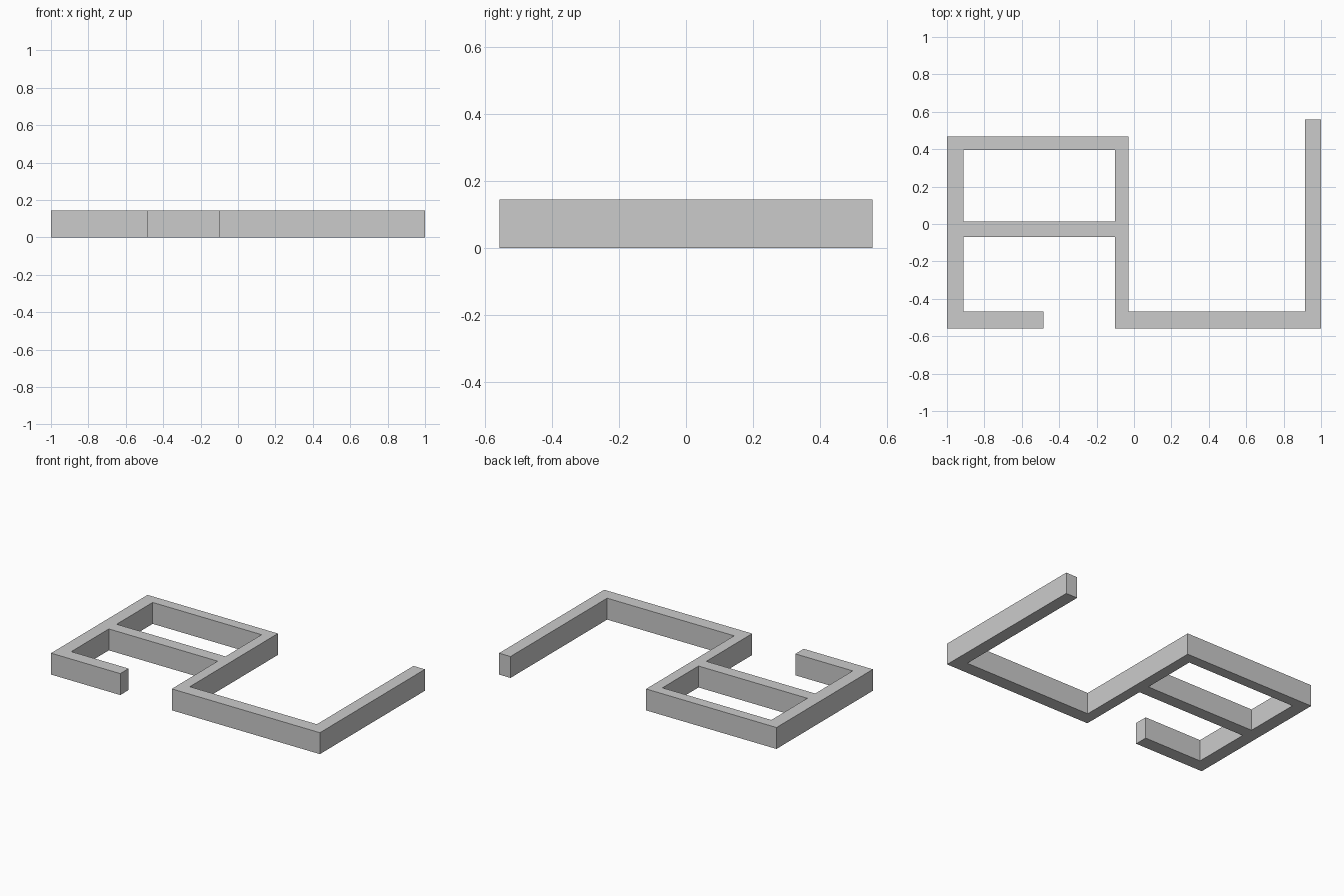
import bpy, bmesh

if "Cube" in bpy.data.objects:
    bpy.data.objects.remove(bpy.data.objects["Cube"])

HEIGHT = 0.144

# Plan of each wall: x min, x max, y min, y max
WALLS = [
    (-1.0, -0.912, -0.558, 0.467),     # left wall
    (-1.0, -0.03, 0.396, 0.467),       # back wall
    (-1.0, -0.03, -0.07, 0.013),       # cross wall
    (-1.0, -0.485, -0.558, -0.469),    # short front return
    (-0.102, -0.03, -0.558, 0.467),    # middle wall
    (-0.102, 1.0, -0.558, -0.469),     # front right wall
    (0.915, 1.0, -0.558, 0.558),       # right wall
]


def inside(x, y):
    return any(a < x < b and c < y < d for a, b, c, d in WALLS)


# Merge the walls into one floor plan by filling the cells between wall lines
xs = sorted({v for w in WALLS for v in w[:2]})
ys = sorted({v for w in WALLS for v in w[2:]})
bm = bmesh.new()
for x0, x1 in zip(xs, xs[1:]):
    for y0, y1 in zip(ys, ys[1:]):
        if inside((x0 + x1) / 2, (y0 + y1) / 2):
            corners = ((x0, y0), (x1, y0), (x1, y1), (x0, y1))
            bm.faces.new([bm.verts.new((x, y, 0)) for x, y in corners])
bmesh.ops.remove_doubles(bm, verts=bm.verts[:], dist=1e-5)

# Raise the plan into a solid and clean up the flat faces
ext = bmesh.ops.extrude_face_region(bm, geom=bm.faces[:], use_keep_orig=True)
top = [g for g in ext["geom"] if isinstance(g, bmesh.types.BMVert)]
bmesh.ops.translate(bm, verts=top, vec=(0, 0, HEIGHT))
bmesh.ops.recalc_face_normals(bm, faces=bm.faces[:])
bmesh.ops.dissolve_limit(bm, angle_limit=0.01, verts=bm.verts[:], edges=bm.edges[:])

mesh = bpy.data.meshes.new("wall_layout")
bm.to_mesh(mesh)
bm.free()
bpy.context.collection.objects.link(bpy.data.objects.new("wall_layout", mesh))
